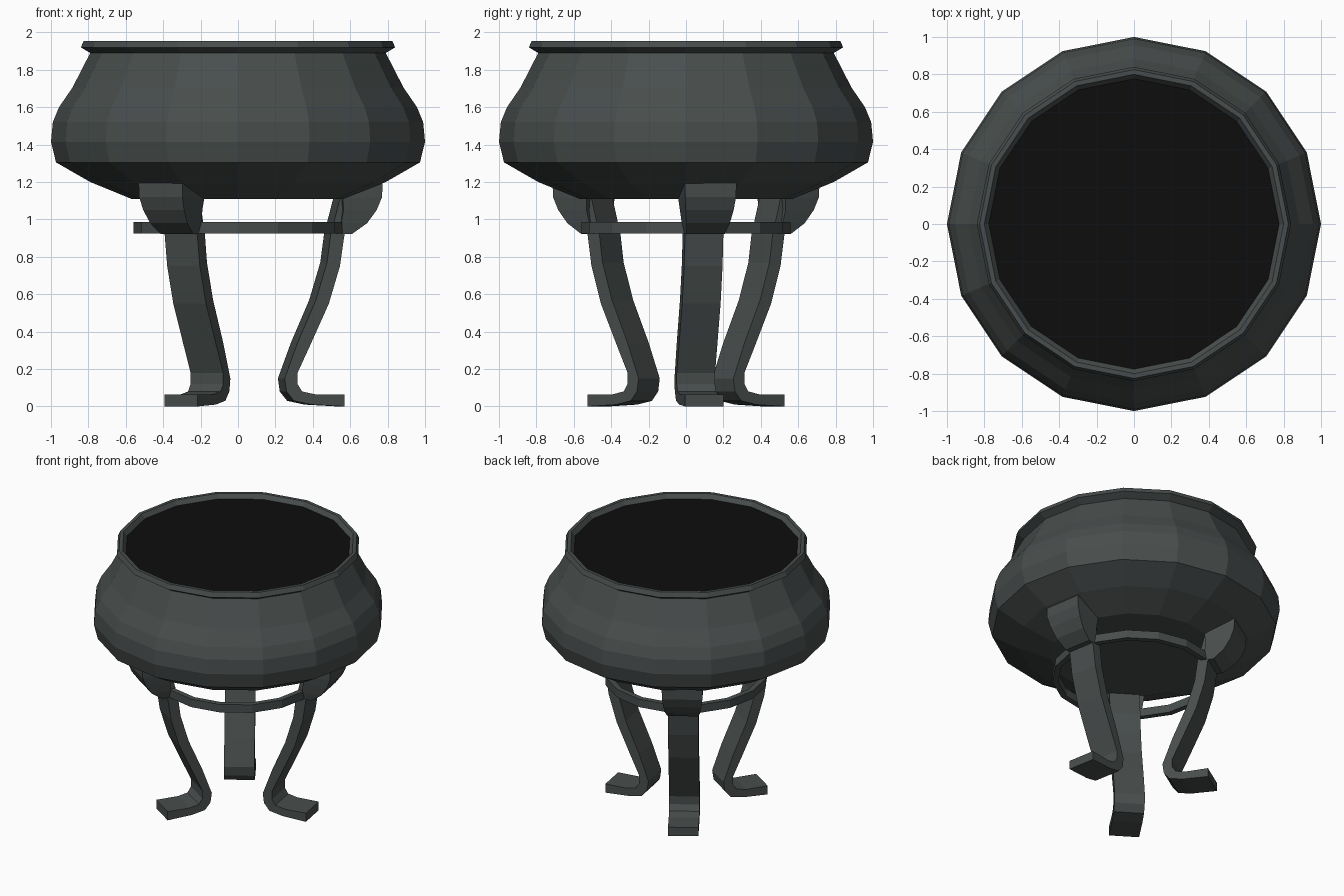
import bpy, bmesh, math
from mathutils import Matrix

SIDES = 16

cube = bpy.data.objects.get("Cube")
if cube:
    bpy.data.objects.remove(cube, do_unlink=True)


def make_material(name, colour):
    mat = bpy.data.materials.new(name)
    mat.use_nodes = True
    mat.diffuse_color = (*colour, 1)
    bsdf = next(n for n in mat.node_tree.nodes if n.type == "BSDF_PRINCIPLED")
    bsdf.inputs["Base Color"].default_value = (*colour, 1)
    return mat


iron = make_material("dark iron", (0.065, 0.076, 0.074))
black = make_material("black", (0.004, 0.004, 0.004))


def finish(name, bm, mat):
    bmesh.ops.recalc_face_normals(bm, faces=bm.faces)
    mesh = bpy.data.meshes.new(name)
    bm.to_mesh(mesh)
    bm.free()
    mesh.materials.append(mat)
    obj = bpy.data.objects.new(name, mesh)
    bpy.context.collection.objects.link(obj)
    return obj


def lathe(name, profile, mat, closed=False):
    """Turn an (r, z) profile around z; an open one gets end caps."""
    bm = bmesh.new()
    rings = []
    for r, z in profile:
        angles = [math.tau * i / SIDES for i in range(SIDES)]
        rings.append([bm.verts.new((r * math.cos(a), r * math.sin(a), z)) for a in angles])
    pairs = list(zip(rings, rings[1:]))
    if closed:
        pairs.append((rings[-1], rings[0]))
    else:
        bm.faces.new(rings[0])
        bm.faces.new(rings[-1])
    for a, b in pairs:
        for i in range(SIDES):
            j = (i + 1) % SIDES
            bm.faces.new((a[i], a[j], b[j], b[i]))
    return finish(name, bm, mat)


def strap(name, sections, angle, mat):
    """Loft a flat bar through (outer r, z, inner r, z, half width) sections."""
    bm = bmesh.new()
    loops = []
    for ro, zo, ri, zi, w in sections:
        corners = ((ro, -w, zo), (ro, w, zo), (ri, w, zi), (ri, -w, zi))
        loops.append([bm.verts.new(c) for c in corners])
    for a, b in zip(loops, loops[1:]):
        for i in range(4):
            j = (i + 1) % 4
            bm.faces.new((a[i], a[j], b[j], b[i]))
    bm.faces.new(loops[0])
    bm.faces.new(loops[-1])
    bm.transform(Matrix.Rotation(math.radians(angle), 4, "Z"))
    return finish(name, bm, mat)


# Bowl with a flared rim
lathe("bowl", [
    (0.57, 1.11), (0.79, 1.20), (0.973, 1.305), (1.0, 1.415), (0.99, 1.52),
    (0.957, 1.60), (0.885, 1.705), (0.79, 1.89), (0.84, 1.92), (0.825, 1.955),
    (0.80, 1.955), (0.775, 1.92)], iron)

# Dark surface filling the mouth
lathe("bowl_filling", [(0.776, 1.918), (0.776, 1.924)], black)

# Brace ring joining the legs
lathe("brace_ring", [(0.56, 0.925), (0.56, 0.985), (0.52, 0.985), (0.52, 0.925)],
      iron, closed=True)

# Curved legs with out-turned feet, and the flared brackets that hold the bowl
W = 0.104
leg = [
    (0.60, 1.13, 0.54, 1.13, W), (0.56, 0.92, 0.485, 0.92, W),
    (0.535, 0.75, 0.465, 0.77, W), (0.475, 0.55, 0.405, 0.57, W),
    (0.375, 0.33, 0.305, 0.34, W), (0.305, 0.18, 0.235, 0.15, W),
    (0.305, 0.12, 0.245, 0.08, W), (0.33, 0.08, 0.285, 0.03, W),
    (0.40, 0.065, 0.38, 0.01, W), (0.56, 0.065, 0.56, 0.0, W)]
bracket = [
    (0.76, 1.195, 0.56, 1.195, 0.14), (0.758, 1.12, 0.545, 1.11, 0.138),
    (0.73, 1.05, 0.55, 1.05, 0.13), (0.68, 0.98, 0.54, 0.98, 0.118),
    (0.60, 0.922, 0.52, 0.922, W)]
for place, angle in (("side", 10), ("back", 123), ("front", 237)):
    strap(place + "_leg", leg, angle, iron)
    strap(place + "_bracket", bracket, angle, iron)
